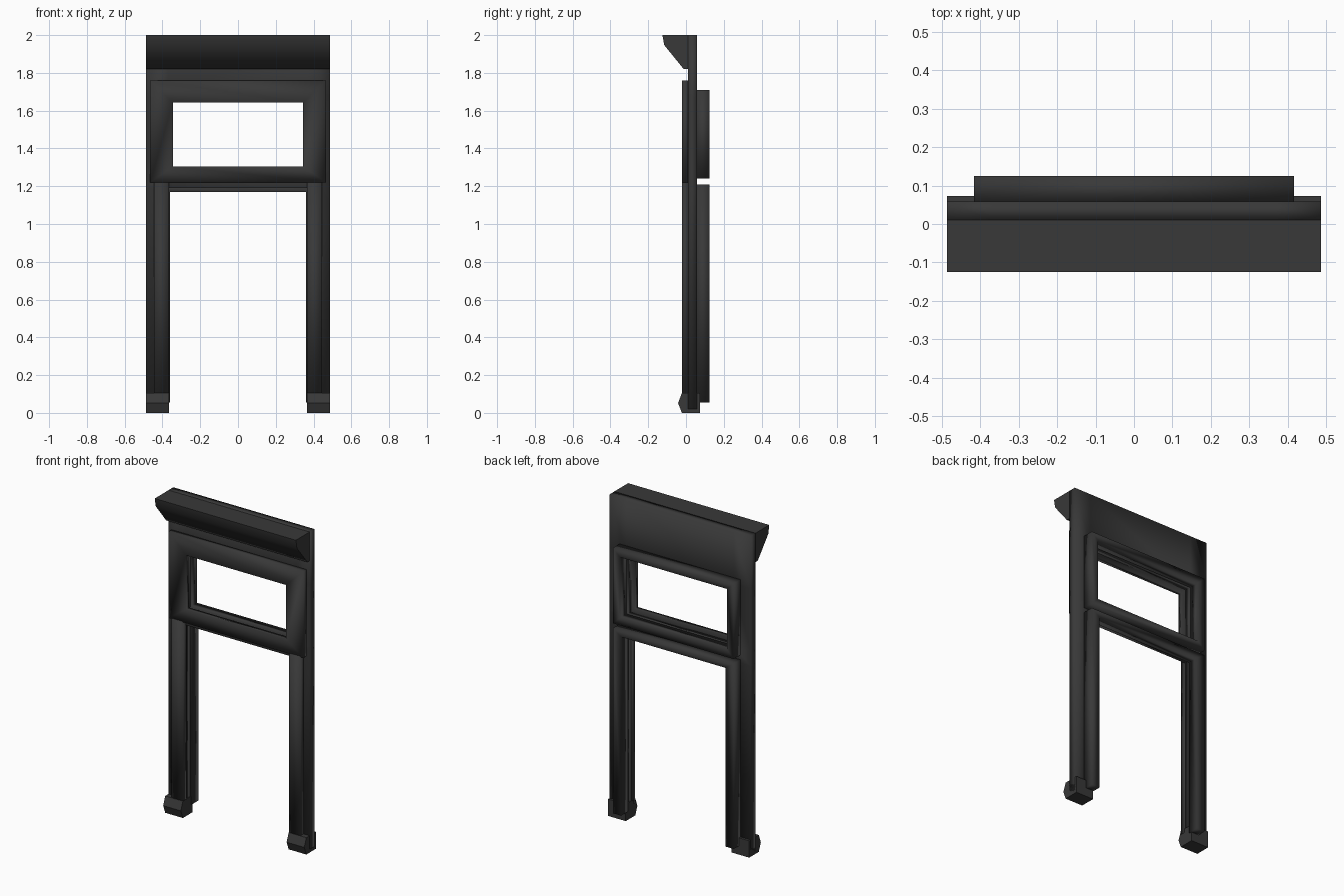
import bpy
import bmesh

cube = bpy.data.objects.get("Cube")
if cube:
    bpy.data.objects.remove(cube)

# Single dark finish
finish = bpy.data.materials.new("charcoal")
finish.use_nodes = True
COLOR = (0.04, 0.04, 0.04, 1)
finish.diffuse_color = COLOR
finish.node_tree.nodes["Principled BSDF"].inputs["Base Color"].default_value = COLOR


def make_object(name, bm, smooth_angle):
    bmesh.ops.remove_doubles(bm, verts=bm.verts, dist=0.0001)
    bmesh.ops.recalc_face_normals(bm, faces=bm.faces)
    mesh = bpy.data.meshes.new(name)
    bm.to_mesh(mesh)
    bm.free()
    mesh.materials.append(finish)
    obj = bpy.data.objects.new(name, mesh)
    bpy.context.collection.objects.link(obj)
    bpy.ops.object.select_all(action="DESELECT")
    obj.select_set(True)
    bpy.context.view_layer.objects.active = obj
    if smooth_angle:
        bpy.ops.object.shade_smooth_by_angle(angle=smooth_angle)
    return obj


def slab(name, quads, y0, y1, smooth_angle=1.75):
    """Flat quads given as (x, z) corners, thickened from y0 to y1."""
    bm = bmesh.new()
    for quad in quads:
        bm.faces.new([bm.verts.new((x, y0, z)) for x, z in quad])
    bmesh.ops.remove_doubles(bm, verts=bm.verts, dist=0.0001)
    result = bmesh.ops.extrude_face_region(bm, geom=bm.faces[:], use_keep_orig=True)
    for item in result["geom"]:
        if isinstance(item, bmesh.types.BMVert):
            item.co.y = y1
    return make_object(name, bm, smooth_angle)


def rect(half, low, high):
    return [(-half, low), (-half, high), (half, high), (half, low)]


def mitred(outer, inner, closed):
    """Quads between two matching outlines, with mitred corners."""
    count = len(outer) if closed else len(outer) - 1
    return [(outer[i], outer[(i + 1) % 4], inner[(i + 1) % 4], inner[i])
            for i in range(count)]


def extrude_x(name, profile, x0, x1, smooth_angle=0):
    """A (y, z) profile extended along x."""
    bm = bmesh.new()
    start = [bm.verts.new((x0, y, z)) for y, z in profile]
    end = [bm.verts.new((x1, y, z)) for y, z in profile]
    bm.faces.new(start)
    bm.faces.new(end)
    for i in range(len(profile)):
        j = (i + 1) % len(profile)
        bm.faces.new((start[i], start[j], end[j], end[i]))
    return make_object(name, bm, smooth_angle)


# Main panel: two legs below a wall with a window
xs = [-0.487, -0.37, 0.37, 0.487]
zs = [0.02, 1.19, 1.28, 1.67, 2.0]
cells = []
for i in range(3):
    for k in range(4):
        if i == 1 and k in (0, 2):
            continue
        cells.append([(xs[i], zs[k]), (xs[i + 1], zs[k]),
                      (xs[i + 1], zs[k + 1]), (xs[i], zs[k + 1])])
slab("main_panel", cells, 0.01, 0.058)

# Window trim on the front and window frame on the back
slab("front_window_trim",
     mitred(rect(0.465, 1.22, 1.76), rect(0.345, 1.305, 1.643), True), -0.02, 0.012)
slab("back_window_frame",
     mitred(rect(0.417, 1.24, 1.71), rect(0.37, 1.285, 1.665), True), 0.056, 0.125)

# Door frame on the back, open at the bottom
slab("back_door_frame",
     mitred(rect(0.417, 0.055, 1.21), rect(0.36, 0.055, 1.17), False), 0.056, 0.125)

# Leg pilasters and plinth blocks
plinth = [(-0.022, 0), (-0.042, 0.052), (-0.022, 0.105), (0.073, 0.105), (0.073, 0)]
for side, name in ((1, "left"), (-1, "right")):
    a, b = side * 0.365, side * 0.445
    slab(name + "_pilaster", [[(a, 0.08), (b, 0.08), (b, 1.225), (a, 1.225)]], -0.02, 0.012)
    extrude_x(name + "_plinth", plinth, side * 0.365, side * 0.487)

# Overhanging cornice
extrude_x("cornice",
          [(0.012, 2.0), (-0.125, 2.0), (-0.115, 1.947), (-0.012, 1.82), (0.012, 1.82)],
          -0.487, 0.487, 1.0)
